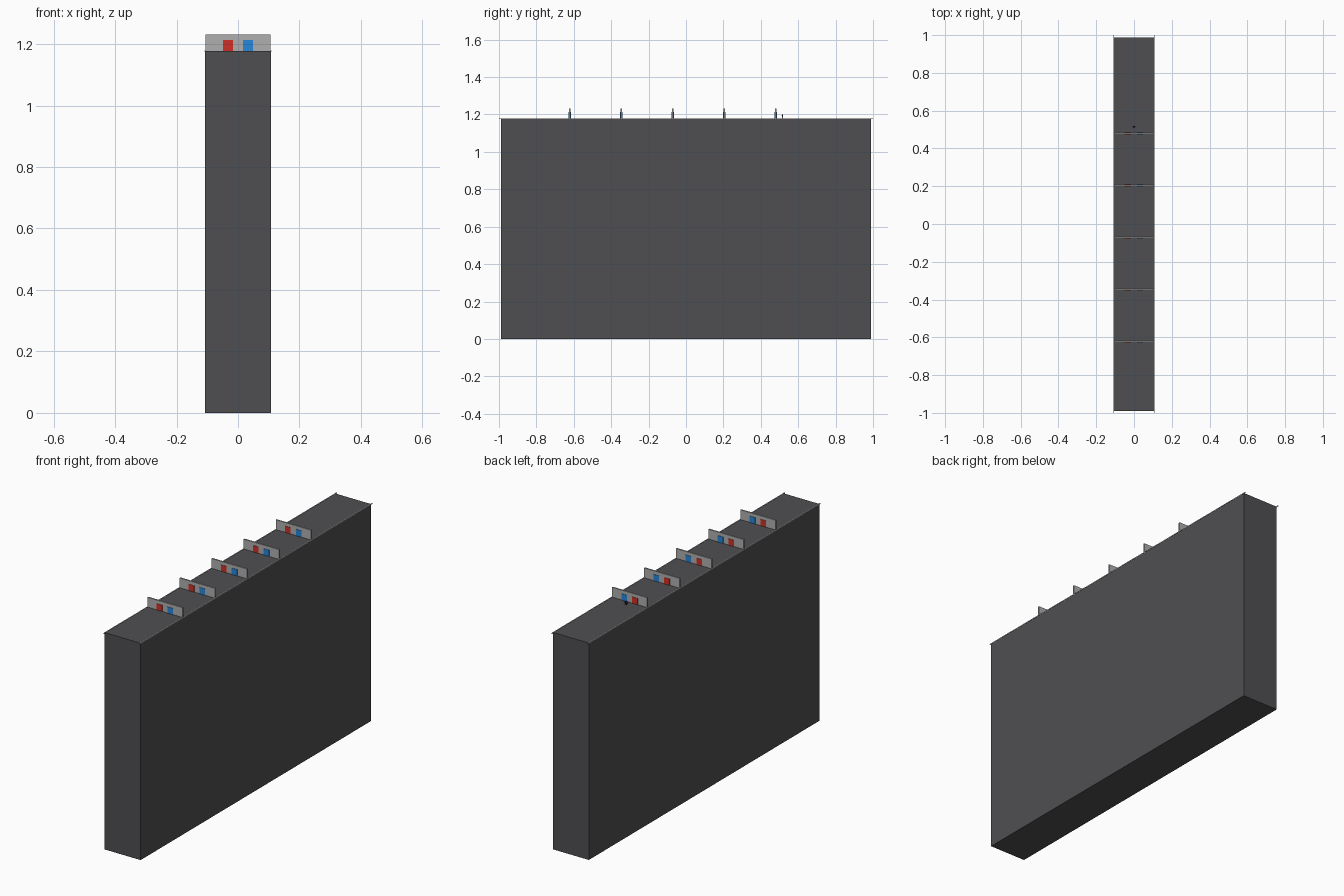
import bpy

if "Cube" in bpy.data.objects:
    bpy.data.objects.remove(bpy.data.objects["Cube"])

TOP = 1.178


def material(name, rgb):
    m = bpy.data.materials.new(name)
    m.diffuse_color = (*rgb, 1)
    m.use_nodes = True
    m.node_tree.nodes["Principled BSDF"].inputs["Base Color"].default_value = m.diffuse_color
    return m


charcoal = material("charcoal", (0.078, 0.078, 0.086))
light_grey = material("light grey", (0.43, 0.43, 0.43))
red = material("red", (0.62, 0.03, 0.02))
blue = material("blue", (0.02, 0.24, 0.68))
black = material("black", (0.015, 0.015, 0.03))


def box(name, lo, hi, mat):
    """Axis-aligned box between two corners."""
    centre = [(a + b) / 2 for a, b in zip(lo, hi)]
    bpy.ops.mesh.primitive_cube_add(size=1, location=centre)
    ob = bpy.context.object
    ob.name = name
    ob.scale = [b - a for a, b in zip(lo, hi)]
    bpy.ops.object.transform_apply(location=False, rotation=False, scale=True)
    ob.data.materials.append(mat)
    return ob


def ball(name, loc, radius, mat):
    bpy.ops.mesh.primitive_uv_sphere_add(segments=12, ring_count=8, radius=radius, location=loc)
    ob = bpy.context.object
    ob.name = name
    ob.data.materials.append(mat)
    bpy.ops.object.shade_smooth()


# Tall track block
box("track_block", (-0.108, -0.99, 0), (0.108, 0.988, TOP), charcoal)

# Thin rails along the upper long edges, overhanging both ends
for side in (-1, 1):
    x = side * 0.107
    box("edge_rail", (x - 0.002, -1, TOP - 0.003), (x + 0.002, 1, TOP + 0.001), light_grey)

# Five gate walls, each with a red and a blue door showing on both faces
for i in range(5):
    y = -0.622 + i * 0.2755
    box("gate_wall", (-0.106, y - 0.004, TOP), (0.106, y + 0.004, 1.231), light_grey)
    for name, x, mat in (("red_door", -0.033, red), ("blue_door", 0.032, blue)):
        box(name, (x - 0.0165, y - 0.006, TOP), (x + 0.0165, y + 0.006, 1.213), mat)

# Tiny runner standing behind the last gate
ry = 0.515
for side in (-1, 1):
    box("runner_leg", (side * 0.003 - 0.002, ry - 0.002, TOP),
        (side * 0.003 + 0.002, ry + 0.002, TOP + 0.007), black)
    box("runner_arm", (side * 0.0075 - 0.002, ry - 0.002, TOP + 0.008),
        (side * 0.0075 + 0.002, ry + 0.002, TOP + 0.014), red if side < 0 else blue)
box("runner_body", (-0.005, ry - 0.003, TOP + 0.007), (0.005, ry + 0.003, TOP + 0.015), black)
ball("runner_head", (0, ry, TOP + 0.018), 0.004, black)
